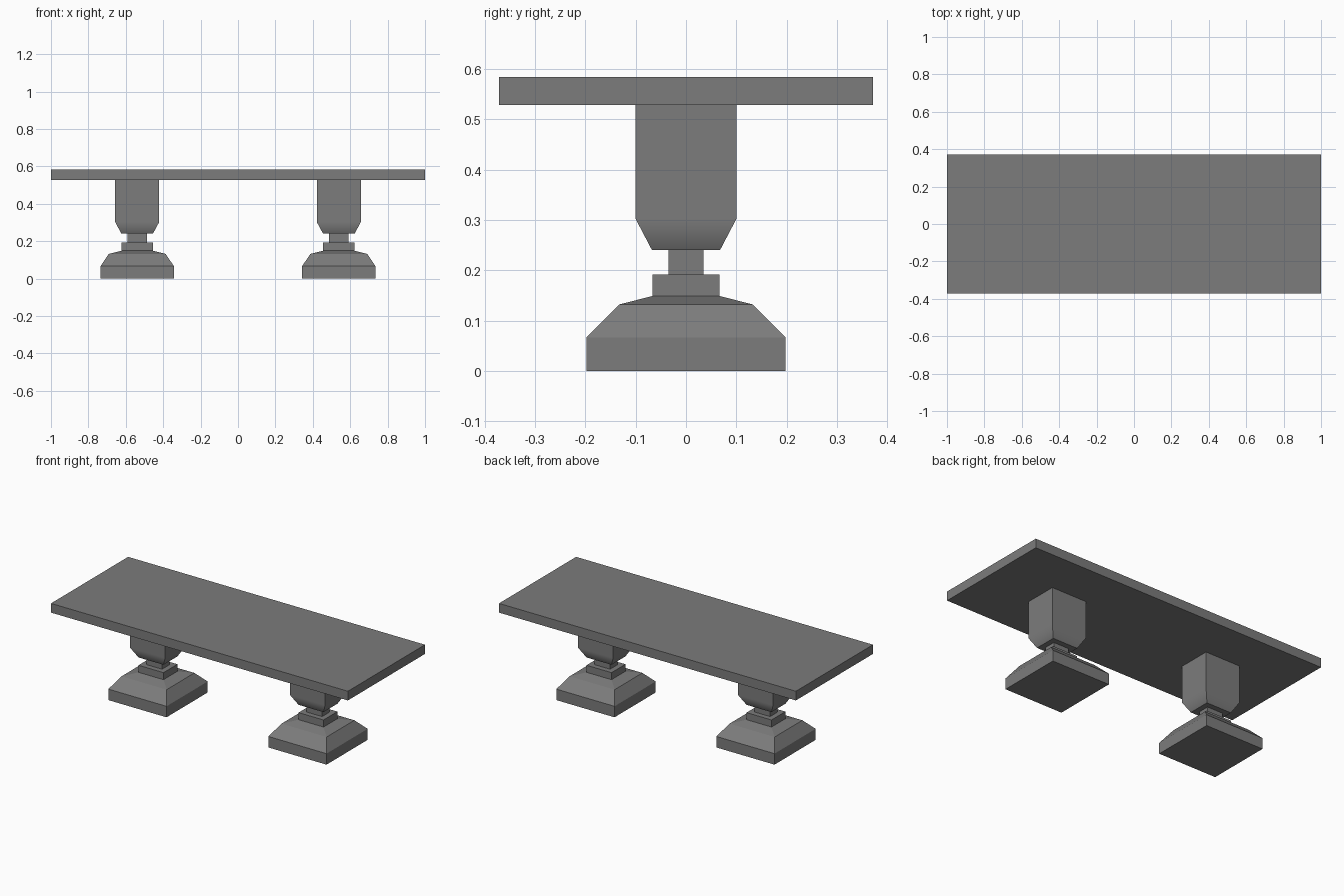
import bpy, bmesh, math

if "Cube" in bpy.data.objects:
    bpy.data.objects.remove(bpy.data.objects["Cube"])

LEG_X = 0.539

# Dark grey for every part
grey = bpy.data.materials.new("dark_grey")
grey.diffuse_color = (0.2, 0.2, 0.2, 1.0)
grey.use_nodes = True
grey.node_tree.nodes["Principled BSDF"].inputs["Base Color"].default_value = grey.diffuse_color


def lofted(name, rings, x=0.0, smooth=False):
    """Closed solid through stacked rectangles (half x, half y, z)."""
    bm = bmesh.new()
    loops = []
    for hx, hy, z in rings:
        loops.append([bm.verts.new((x + sx * hx, sy * hy, z))
                      for sx, sy in ((-1, -1), (1, -1), (1, 1), (-1, 1))])
    for a, b in zip(loops, loops[1:]):
        for i in range(4):
            j = (i + 1) % 4
            bm.faces.new((a[i], a[j], b[j], b[i]))
    bm.faces.new(loops[0][::-1])
    bm.faces.new(loops[-1])
    mesh = bpy.data.meshes.new(name)
    bm.to_mesh(mesh)
    bm.free()
    mesh.materials.append(grey)
    ob = bpy.data.objects.new(name, mesh)
    bpy.context.collection.objects.link(ob)
    if smooth:
        bpy.ops.object.select_all(action='DESELECT')
        ob.select_set(True)
        bpy.context.view_layer.objects.active = ob
        bpy.ops.object.shade_smooth_by_angle(angle=math.radians(32))
        # Keep the large upright faces evenly shaded
        mod = ob.modifiers.new("weighted", 'WEIGHTED_NORMAL')
        mod.weight = 100
        mod.keep_sharp = True
    return ob


# Table top
lofted("table_top", [(1.0, 0.371, 0.528), (1.0, 0.371, 0.584)])

for side, x in (("left", -LEG_X), ("right", LEG_X)):
    # Stepped foot with sloped shoulders and a square collar
    lofted(side + "_foot", [(0.196, 0.198, 0.0), (0.196, 0.198, 0.067),
                            (0.152, 0.133, 0.132), (0.084, 0.067, 0.149),
                            (0.084, 0.067, 0.192)], x)
    # Narrow neck
    lofted(side + "_neck", [(0.052, 0.035, 0.192), (0.052, 0.035, 0.24)], x)
    # Column with a softly shaded taper at its bottom
    lofted(side + "_column", [(0.084, 0.0675, 0.24), (0.1175, 0.1, 0.302),
                              (0.1175, 0.1, 0.528)], x, smooth=True)
